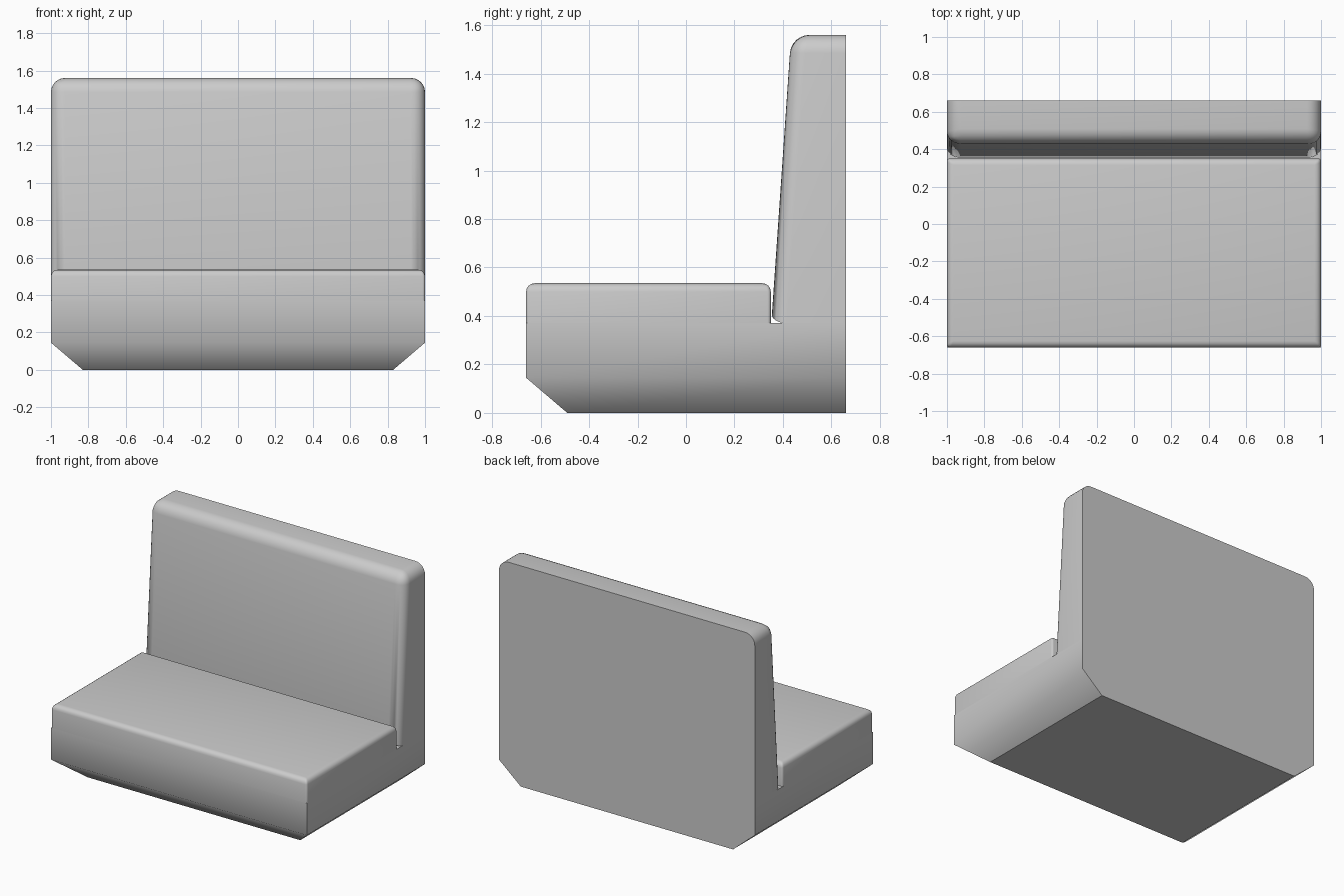
import bpy, bmesh, math

if "Cube" in bpy.data.objects:
    bpy.data.objects.remove(bpy.data.objects["Cube"])


def loft(name, rings, back, bevel=0.0, weight=None, segments=5, angle=52):
    """Stack rectangles (half_width, front_y, z) that share one back plane."""
    bm = bmesh.new()
    loops = [[bm.verts.new(p) for p in ((-w, f, z), (w, f, z), (w, back, z), (-w, back, z))]
             for w, f, z in rings]
    for low, high in zip(loops, loops[1:]):
        for i in range(4):
            j = (i + 1) % 4
            bm.faces.new((low[i], low[j], high[j], high[i]))
    bm.faces.new(loops[0][::-1])
    bm.faces.new(loops[-1])
    layer = bm.edges.layers.float.new("bevel_weight_edge")
    for e in bm.edges:
        mid = (e.verts[0].co + e.verts[1].co) / 2
        if weight:
            e[layer] = weight(mid)
        elif abs(mid.z - rings[0][2]) < 1e-4:
            e.smooth = False
    mesh = bpy.data.meshes.new(name)
    bm.to_mesh(mesh)
    bm.free()
    obj = bpy.data.objects.new(name, mesh)
    bpy.context.collection.objects.link(obj)
    bpy.ops.object.select_all(action='DESELECT')
    obj.select_set(True)
    bpy.context.view_layer.objects.active = obj
    if bevel:
        mod = obj.modifiers.new("rounding", 'BEVEL')
        mod.limit_method = 'WEIGHT'
        mod.width = bevel
        mod.segments = segments
        bpy.ops.object.modifier_apply(modifier=mod.name)
    bpy.ops.object.shade_smooth_by_angle(angle=math.radians(angle))
    return obj


BACK, SEAM = 0.66, 0.37

# Base with chamfered front and side undersides
loft("base", [(0.83, -0.49, 0), (1, -0.66, 0.145), (1, -0.66, SEAM)], BACK)


# Seat cushion: rounded top rim, finer rounding on upright corners
def cushion_weight(m):
    if m.z > 0.52:
        return 1.0
    return 0.4 if m.z > SEAM + 0.01 else 0.0


loft("seat_cushion", [(1, -0.66, SEAM), (1, -0.66, 0.535)], 0.35,
     0.035, cushion_weight, 4)


# Backrest: leaning front face, flat back, rounded front, top corners and toe
def backrest_weight(m):
    if m.y > BACK - 0.01:
        return 0.0
    if m.z < SEAM + 0.01:
        return 0.5 if abs(m.x) < 0.5 else 0.0
    return 1.0


loft("backrest", [(1, 0.352, SEAM), (1, 0.434, 1.56)], BACK,
     0.075, backrest_weight, 6)
